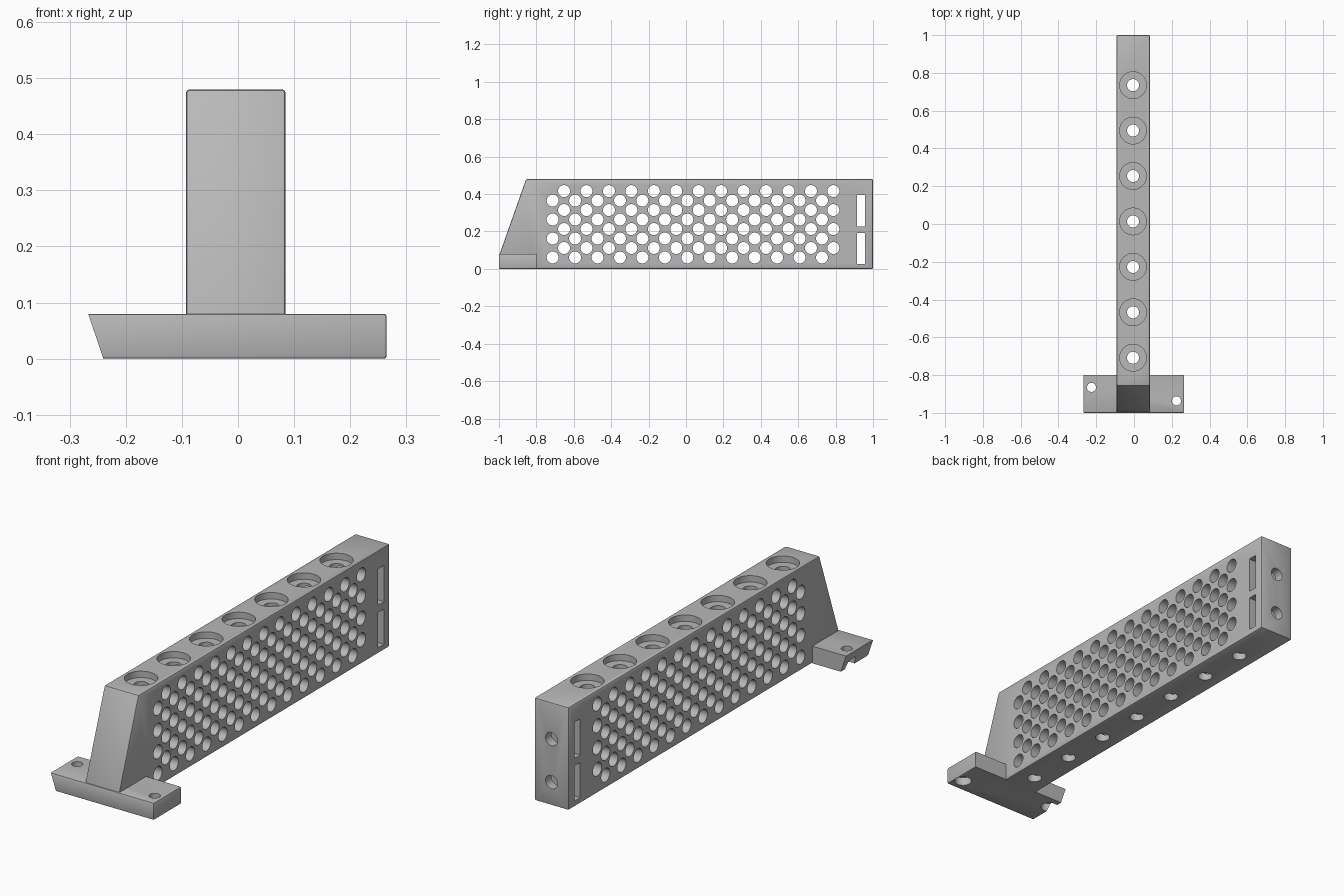
import bpy, bmesh, math
from mathutils import Matrix, Vector

if "Cube" in bpy.data.objects:
    bpy.data.objects.remove(bpy.data.objects["Cube"])

grey = bpy.data.materials.new("plain grey")
grey.use_nodes = True
grey.diffuse_color = (0.48, 0.48, 0.48, 1)
grey.node_tree.nodes["Principled BSDF"].inputs["Base Color"].default_value = grey.diffuse_color

CX = -0.005   # centre plane of the body


def make_object(name, bm):
    bmesh.ops.recalc_face_normals(bm, faces=bm.faces)
    mesh = bpy.data.meshes.new(name)
    bm.to_mesh(mesh)
    bm.free()
    mesh.materials.append(grey)
    ob = bpy.data.objects.new(name, mesh)
    bpy.context.collection.objects.link(ob)
    return ob


def extrude(points, direction):
    bm = bmesh.new()
    face = bm.faces.new([bm.verts.new(p) for p in points])
    new = bmesh.ops.extrude_face_region(bm, geom=[face])["geom"]
    bmesh.ops.translate(bm, vec=direction, verts=[v for v in new if isinstance(v, bmesh.types.BMVert)])
    bmesh.ops.recalc_face_normals(bm, faces=bm.faces)
    return bm


def drill(bm, start, end, radius):
    a, b = Vector(start), Vector(end)
    turn = (b - a).to_track_quat('Z', 'Y').to_matrix().to_4x4()
    bmesh.ops.create_cone(bm, cap_ends=True, segments=32, radius1=radius, radius2=radius,
                          depth=(b - a).length, matrix=Matrix.Translation((a + b) / 2) @ turn)


def box(bm, centre, size):
    bmesh.ops.create_cube(bm, size=1, matrix=Matrix.Translation(centre) @ Matrix.Diagonal((*size, 1)))


def activate(ob):
    bpy.ops.object.select_all(action='DESELECT')
    ob.select_set(True)
    bpy.context.view_layer.objects.active = ob


def cut(ob, bm):
    cutter = make_object("cutter", bm)
    cutter.hide_render = True
    mod = ob.modifiers.new("cut", 'BOOLEAN')
    mod.operation, mod.solver, mod.object = 'DIFFERENCE', 'EXACT', cutter
    activate(ob)
    bpy.ops.object.modifier_apply(modifier=mod.name)
    bpy.data.objects.remove(cutter)


# Main body: long bar with a sloped front
side = [(-0.82, 0), (-0.998, 0.075), (-0.855, 0.48), (1, 0.48), (1, 0)]
bm = extrude([(-0.093, y, z) for y, z in side], (0.178, 0, 0))
bmesh.ops.bevel(bm, geom=bm.edges[:], offset=0.007, segments=2, profile=0.5, affect='EDGES')
body = make_object("main_body", bm)

# Staggered rows of side perforations, and two nut slots at the back
bm = bmesh.new()
for row in range(8):
    z = 0.061 + 0.0507 * row
    first = -0.652 if row % 2 else -0.713
    for col in range(13):
        y = first + 0.12 * col
        drill(bm, (-0.2, y, z), (0.2, y, z), 0.032)
for low, high in ((0.027, 0.191), (0.226, 0.395)):
    box(bm, (0, 0.935, (low + high) / 2), (0.4, 0.043, high - low))
cut(body, bm)

# Vertical screw holes, then their counterbores
hole_ys = [-0.708 + 0.2405 * i for i in range(7)]
for low, radius in ((-0.1, 0.032), (0.45, 0.071)):
    bm = bmesh.new()
    for y in hole_ys:
        drill(bm, (CX, y, low), (CX, y, 0.6), radius)
    cut(body, bm)

# Screw holes in the back face
bm = bmesh.new()
for z in (0.109, 0.31):
    drill(bm, (CX, 0.86, z), (CX, 1.1, z), 0.031)
cut(body, bm)

# Mounting foot with one slanted end
outline = [(-0.24, 0), (0.265, 0), (0.265, 0.08), (-0.267, 0.08)]
bm = extrude([(x, -1, z) for x, z in outline], (0, 0.2, 0))


def softened(edge):
    mid = (edge.verts[0].co + edge.verts[1].co) / 2
    return mid.x > -0.1 and mid.y < -0.85


bmesh.ops.bevel(bm, geom=[e for e in bm.edges if softened(e)], offset=0.005, segments=2,
                profile=0.5, affect='EDGES')
foot = make_object("mounting_foot", bm)

# Foot screw holes, counterbored from below
for top, radius in ((0.2, 0.024), (0.04, 0.038)):
    bm = bmesh.new()
    for x, y in ((-0.225, -0.865), (0.225, -0.936)):
        drill(bm, (x, y, -0.1), (x, y, top), radius)
    cut(foot, bm)

for ob in (body, foot):
    activate(ob)
    bpy.ops.object.shade_smooth_by_angle(angle=math.radians(30))
